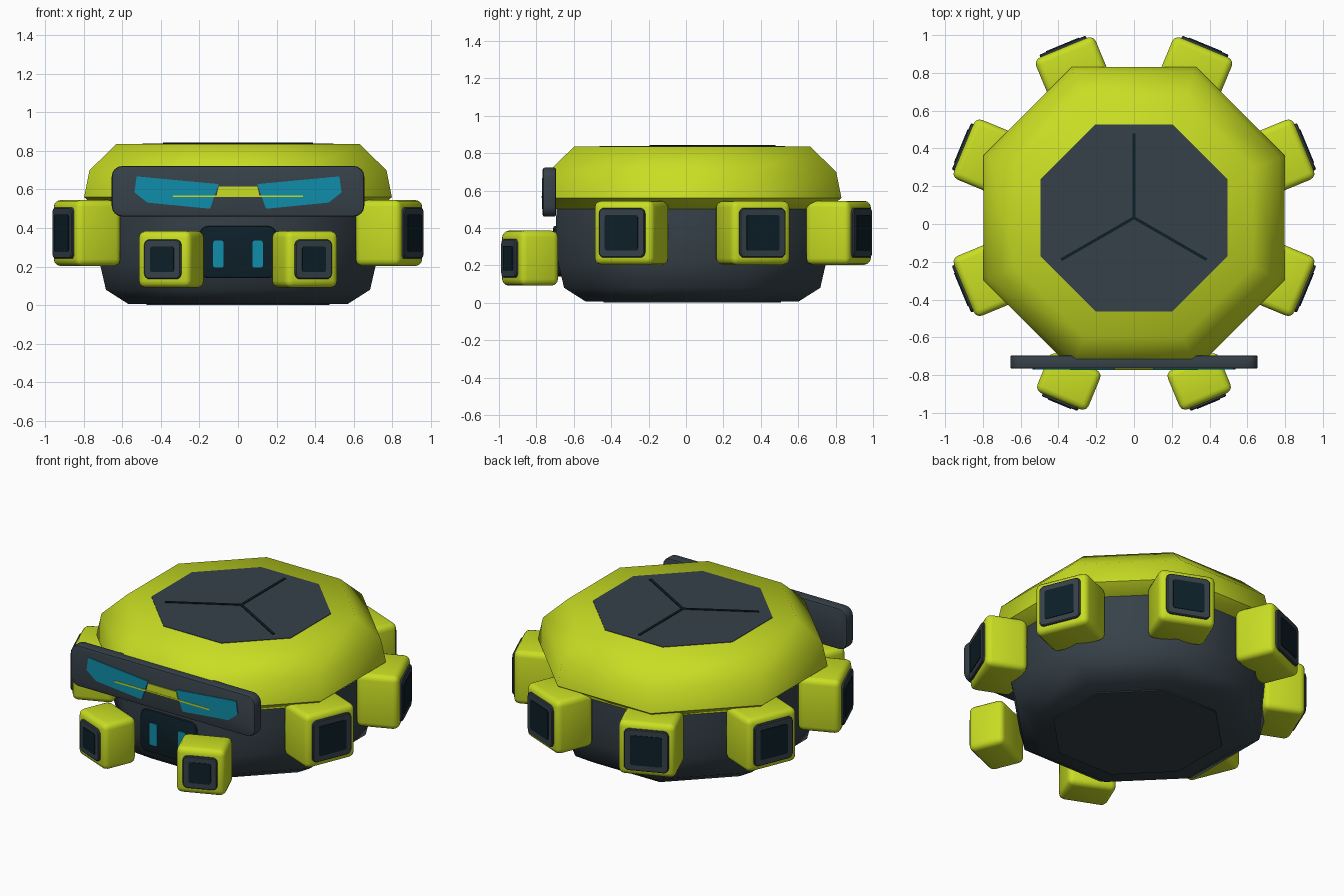
import bpy, bmesh, math
from mathutils import Matrix, Vector

if "Cube" in bpy.data.objects:
    bpy.data.objects.remove(bpy.data.objects["Cube"])

CY = 0.033  # body centre in y


def material(name, rgb):
    m = bpy.data.materials.new(name)
    m.diffuse_color = (*rgb, 1)
    m.use_nodes = True
    m.node_tree.nodes["Principled BSDF"].inputs["Base Color"].default_value = m.diffuse_color
    return m


LIME = material("lime", (0.58, 0.73, 0.017))
GREY = material("slate_grey", (0.037, 0.053, 0.066))
NAVY = material("dark_navy", (0.004, 0.014, 0.022))
TEAL = material("teal", (0.005, 0.27, 0.40))


def finish(name, bm, mat, angle=50):
    bmesh.ops.recalc_face_normals(bm, faces=bm.faces)
    me = bpy.data.meshes.new(name)
    bm.to_mesh(me)
    bm.free()
    me.materials.append(mat)
    me.shade_smooth()
    me.set_sharp_from_angle(angle=math.radians(angle))
    ob = bpy.data.objects.new(name, me)
    bpy.context.collection.objects.link(ob)
    return ob


def octagon_loft(name, profile, mat):
    """Stack octagons given as (apothem, z), capped at both ends."""
    bm = bmesh.new()
    rings = []
    for apothem, z in profile:
        r = apothem / math.cos(math.pi / 8)
        rings.append([bm.verts.new((r * math.cos(a), CY + r * math.sin(a), z))
                      for a in (math.pi / 8 + k * math.pi / 4 for k in range(8))])
    for lo, hi in zip(rings, rings[1:]):
        for i in range(8):
            j = (i + 1) % 8
            bm.faces.new((lo[i], lo[j], hi[j], hi[i]))
    bm.faces.new(rings[0])
    bm.faces.new(rings[-1])
    return finish(name, bm, mat)


def facing(angle, origin):
    """Frame whose local z points outwards at the angle and local y points up."""
    n = Vector((math.cos(angle), math.sin(angle), 0))
    u = Vector((0, 0, 1)).cross(n)
    m = Matrix((u, Vector((0, 0, 1)), n)).transposed().to_4x4()
    return Matrix.Translation(origin) @ m


def prism(name, outline, frame, d0, d1, mat, bevel=0, segments=3):
    bm = bmesh.new()
    a = [bm.verts.new(frame @ Vector((x, y, d0))) for x, y in outline]
    b = [bm.verts.new(frame @ Vector((x, y, d1))) for x, y in outline]
    n = len(a)
    for i in range(n):
        j = (i + 1) % n
        bm.faces.new((a[i], a[j], b[j], b[i]))
    bm.faces.new(a)
    bm.faces.new(b)
    if bevel:
        bmesh.ops.recalc_face_normals(bm, faces=bm.faces)
        sharp = [e for e in bm.edges if e.calc_face_angle() > 1]
        bmesh.ops.bevel(bm, geom=sharp, offset=bevel, segments=segments,
                        profile=0.5, affect='EDGES')
    return finish(name, bm, mat, 40)


def rect(x0, x1, z0, z1, r=0):
    if not r:
        return [(x0, z0), (x1, z0), (x1, z1), (x0, z1)]
    pts = []
    for k, (cx, cz) in enumerate(((x1 - r, z1 - r), (x0 + r, z1 - r),
                                  (x0 + r, z0 + r), (x1 - r, z0 + r))):
        for s in range(5):
            a = (k + s / 4) * math.pi / 2
            pts.append((cx + r * math.cos(a), cz + r * math.sin(a)))
    return pts


# Body
octagon_loft("lower_body", [(0.57, 0.007), (0.685, 0.08), (0.715, 0.21),
                            (0.73, 0.36), (0.725, 0.52)], GREY)
octagon_loft("base_plate", [(0.475, 0.0), (0.475, 0.009)], GREY)
octagon_loft("upper_shell", [(0.725, 0.50), (0.798, 0.56), (0.77, 0.70),
                             (0.63, 0.836)], LIME)
octagon_loft("top_panel", [(0.495, 0.832), (0.495, 0.839)], GREY)

# Three spokes on the top panel
for k in range(3):
    ang = math.pi / 2 + k * math.tau / 3
    top = Matrix.Translation((0, CY, 0)) @ Matrix.Rotation(ang, 4, 'Z')
    prism(f"top_spoke_{k + 1}", rect(-0.004, 0.445, -0.008, 0.008), top,
          0.836, 0.843 + k * 0.0004, NAVY)

# Visor with eye plates and a lime bridge
front = facing(-math.pi / 2, (0, 0, 0))
prism("visor", rect(-0.655, 0.655, 0.46, 0.722, 0.055), front, 0.695, 0.766, GREY,
      bevel=0.01, segments=2)
eye = [(0.526, 0.668), (0.10, 0.628), (0.145, 0.50), (0.47, 0.532), (0.537, 0.585)]
for side, s in (("left", -1), ("right", 1)):
    prism(f"{side}_eye", [(s * x, z) for x, z in eye], front, 0.764, 0.771, TEAL)
prism("visor_bridge", [(-0.112, 0.565), (0.112, 0.565), (0.10, 0.615), (-0.10, 0.615)],
      front, 0.764, 0.7705, LIME)
prism("visor_line", rect(-0.338, 0.338, 0.560, 0.570), front, 0.765, 0.773, LIME)

# Lower front panel with two lit slots
prism("mouth_panel", rect(-0.20, 0.20, 0.14, 0.41, 0.045), front, 0.60, 0.71, NAVY,
      bevel=0.01, segments=2)
for side, s in (("left", -1), ("right", 1)):
    prism(f"{side}_mouth_slot", rect(s * 0.102 - 0.027, s * 0.102 + 0.027, 0.195, 0.335, 0.012),
          front, 0.708, 0.715, TEAL)


# Pods around the body, each with a bezel and a screen
def pod(name, deg, cy, z, half, r0, r1, bezel, screen):
    f = facing(math.radians(deg), (0, cy, z))
    prism(name, rect(-half, half, -half, half), f, r0, r1, LIME, bevel=0.035)
    prism(name + "_bezel", rect(-bezel, bezel, -bezel, bezel, 0.03), f,
          r1 - 0.02, r1 + 0.014, GREY, bevel=0.005, segments=1)
    prism(name + "_screen", rect(-screen, screen, -screen, screen, 0.012), f,
          r1 + 0.012, r1 + 0.018, NAVY)


for i, deg in enumerate((-22.5, 22.5, 67.5, 112.5, 157.5, 202.5)):
    pod(f"side_pod_{i + 1}", deg, CY, 0.374, 0.171, 0.72, 0.975, 0.133, 0.095)
for side, deg in (("right", -67.5), ("left", -112.5)):
    pod(f"front_{side}_pod", deg, 0.0, 0.238, 0.147, 0.79, 1.015, 0.103, 0.066)
